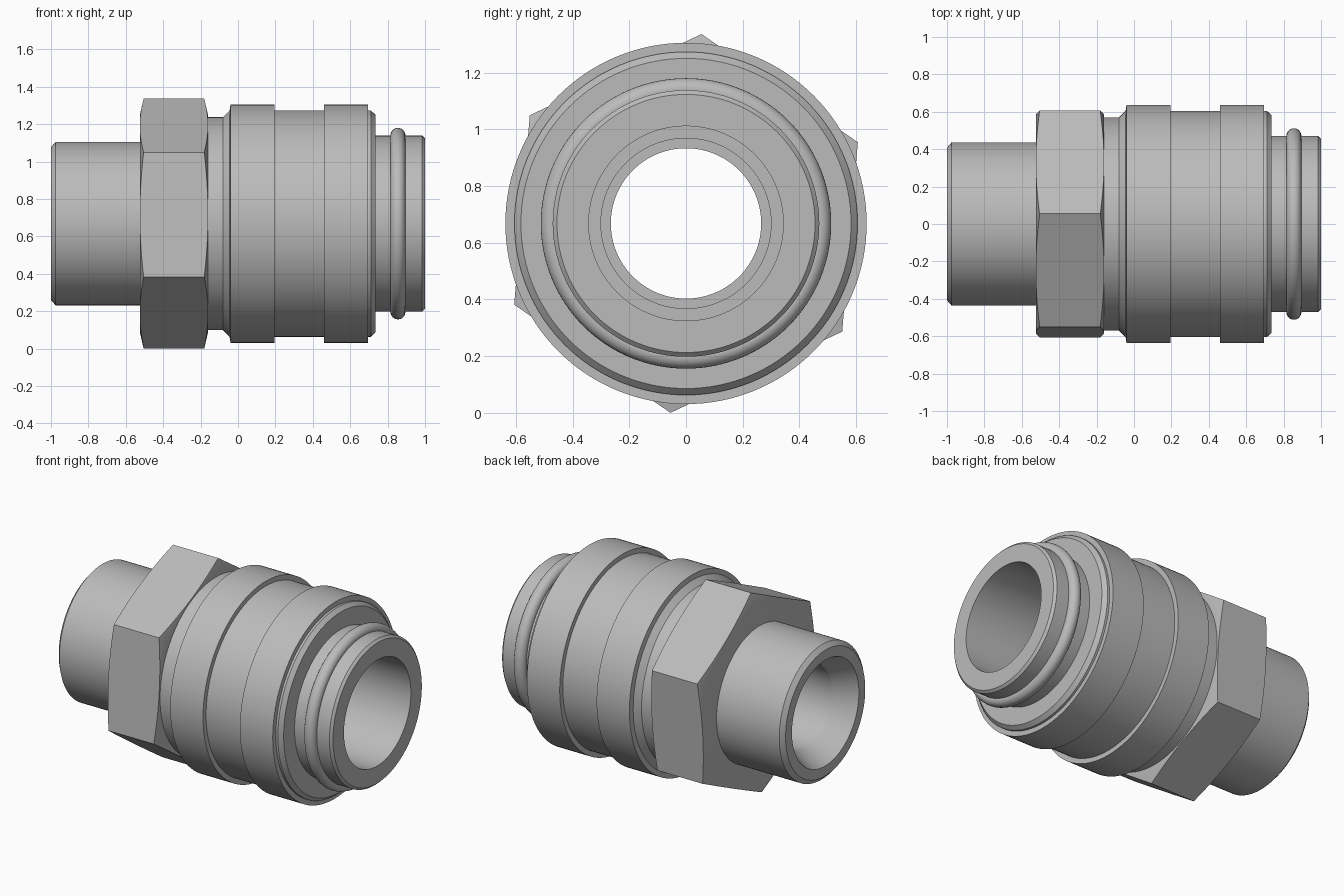
import bpy, bmesh, math

cube = bpy.data.objects.get("Cube")
if cube:
    bpy.data.objects.remove(cube, do_unlink=True)

AXIS_Z = 0.668   # height of the horizontal centre line
BORE = 0.265

metal = bpy.data.materials.new("light grey metal")
metal.use_nodes = True
GREY = (0.5, 0.5, 0.5, 1)
metal.diffuse_color = GREY
metal.node_tree.nodes["Principled BSDF"].inputs["Base Color"].default_value = GREY


def lathe(name, profile, sides=128, phase=0.0, closed=False):
    """Revolve (x, radius) points about the horizontal centre line."""
    bm = bmesh.new()
    rings = []
    for x, r in profile:
        angles = [phase + math.tau * j / sides for j in range(sides)]
        rings.append([bm.verts.new((x, r * math.sin(a), AXIS_Z + r * math.cos(a))) for a in angles])
    pairs = list(zip(rings, rings[1:]))
    if closed:
        pairs.append((rings[-1], rings[0]))
    for a, b in pairs:
        for j in range(sides):
            k = (j + 1) % sides
            bm.faces.new((a[j], b[j], b[k], a[k]))
    mesh = bpy.data.meshes.new(name)
    bm.to_mesh(mesh)
    bm.free()
    mesh.materials.append(metal)
    obj = bpy.data.objects.new(name, mesh)
    bpy.context.collection.objects.link(obj)
    return obj


def select_only(obj):
    bpy.ops.object.select_all(action='DESELECT')
    obj.select_set(True)
    bpy.context.view_layer.objects.active = obj


# Inlet tube with a countersunk mouth
inlet = lathe("inlet_tube", [
    (-0.525, BORE), (-0.86, BORE), (-1, 0.343), (-1, 0.408),
    (-0.975, 0.437), (-0.525, 0.437)])

# Hex nut: double-chamfered ring trimmed by a hexagonal prism
nut = lathe("hex_nut", [
    (-0.525, 0.579), (-0.5, 0.69), (-0.185, 0.69), (-0.16, 0.579),
    (-0.16, BORE), (-0.525, BORE)], closed=True)
prism = lathe("hex_cutter", [(-0.7, 0.67), (0, 0.67), (0, 0.2), (-0.7, 0.2)],
              sides=6, phase=math.radians(4.7), closed=True)
prism.hide_render = True
trim = nut.modifiers.new("hex", 'BOOLEAN')
trim.operation = 'INTERSECT'
trim.solver = 'EXACT'
trim.object = prism
select_only(nut)
bpy.ops.object.modifier_apply(modifier=trim.name)
bpy.data.objects.remove(prism, do_unlink=True)

# Sleeve with two raised bands
sleeve = lathe("sleeve", [
    (-0.16, 0.57), (-0.08, 0.57), (-0.045, 0.605), (-0.04, 0.637),
    (0.195, 0.637), (0.195, 0.605), (0.46, 0.605), (0.46, 0.637),
    (0.695, 0.637), (0.695, 0.605), (0.71, 0.605), (0.735, 0.582),
    (0.735, 0.47)])

# Outlet spigot and the stepped bore behind it
outlet = lathe("outlet_spigot", [
    (0.735, 0.47), (0.985, 0.47), (1, 0.455), (1, 0.343), (0.5, 0.343),
    (0.5, 0.3), (0.3, 0.3), (0.3, BORE), (-0.16, BORE)])

# Sealing ring
steps = 24
ring = lathe("sealing_ring", [
    (0.855 - 0.04 * math.cos(math.tau * i / steps),
     0.472 + 0.04 * math.sin(math.tau * i / steps)) for i in range(steps)], closed=True)

for part in (inlet, nut, sleeve, outlet, ring):
    select_only(part)
    bpy.ops.object.shade_smooth_by_angle(angle=math.radians(25))
